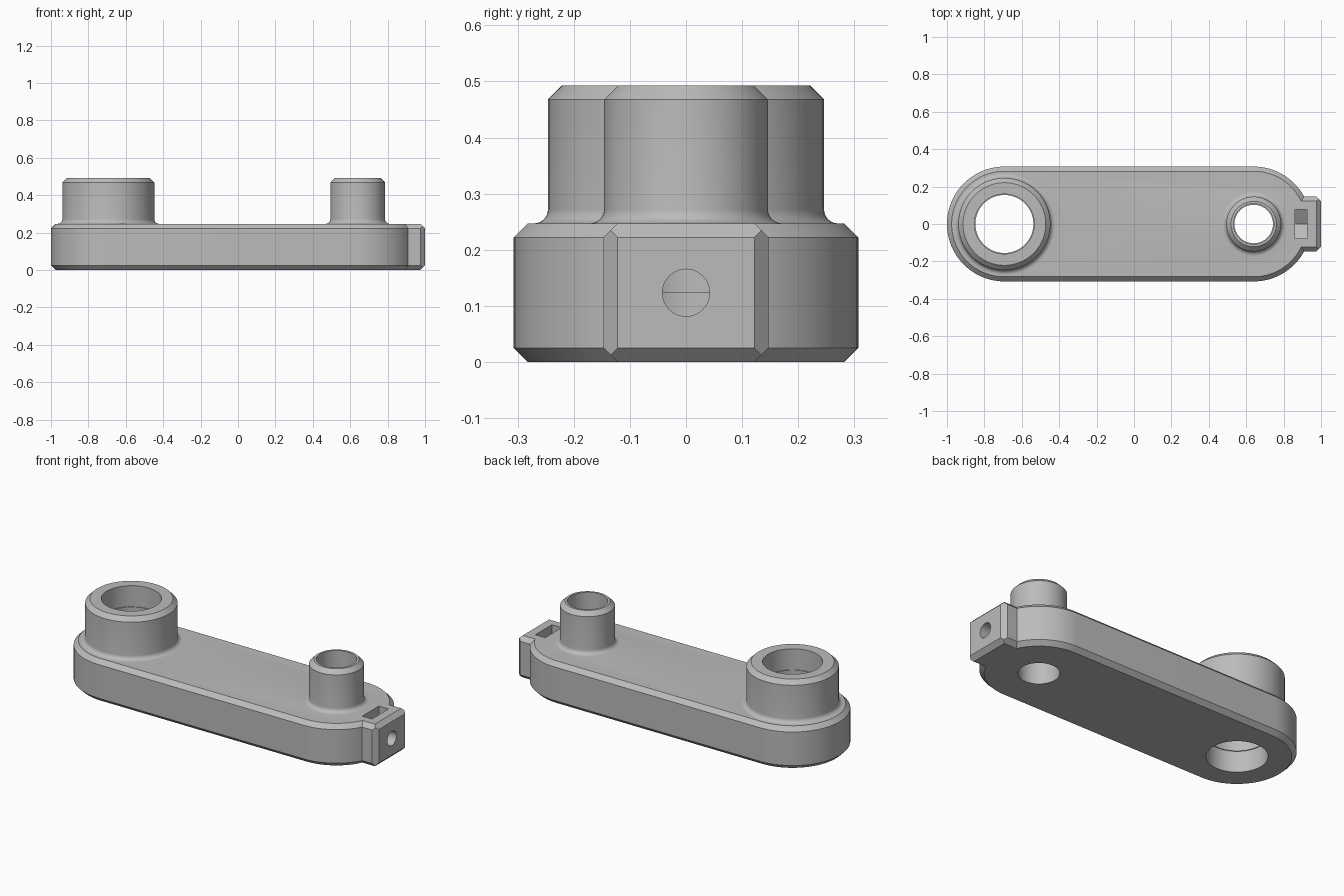
import bpy, bmesh
from math import sin, cos, pi, radians
from mathutils import Vector, Matrix

cube = bpy.data.objects.get("Cube")
if cube:
    bpy.data.objects.remove(cube)

# Main dimensions
BIG_X, SMALL_X = -0.693, 0.64
BODY_R, BODY_H, TOP = 0.307, 0.247, 0.493
BEVEL = 0.025
MID = BODY_H / 2
SEG = 96

grey = bpy.data.materials.new("light_grey")
grey.use_nodes = True
colour = (0.5, 0.5, 0.5, 1)
grey.diffuse_color = colour
grey.node_tree.nodes["Principled BSDF"].inputs["Base Color"].default_value = colour


def finish(bm, name):
    bmesh.ops.recalc_face_normals(bm, faces=bm.faces)
    mesh = bpy.data.meshes.new(name)
    bm.to_mesh(mesh)
    bm.free()
    mesh.materials.append(grey)
    obj = bpy.data.objects.new(name, mesh)
    bpy.context.collection.objects.link(obj)
    return obj


def loft(name, loops):
    """Skin a stack of equal-sized closed loops and cap both ends."""
    bm = bmesh.new()
    rings = [[bm.verts.new(p) for p in loop] for loop in loops]
    for a, b in zip(rings, rings[1:]):
        for i in range(len(a)):
            j = (i + 1) % len(a)
            bm.faces.new((a[i], a[j], b[j], b[i]))
    bm.faces.new(rings[0])
    bm.faces.new(rings[-1])
    return finish(bm, name)


def stadium(r, z):
    half = SEG // 2
    ends = ((SMALL_X, -pi / 2), (BIG_X, pi / 2))
    return [(cx + r * cos(start + pi * i / half), r * sin(start + pi * i / half), z)
            for cx, start in ends for i in range(half + 1)]


def lathe(name, x, profile):
    return loft(name, [[(x + r * cos(2 * pi * i / SEG), r * sin(2 * pi * i / SEG), z)
                        for i in range(SEG)] for r, z in profile])


def boss(name, x, r):
    # Tube with a filleted foot and a chamfered top
    arc = [radians(a) for a in range(0, 91, 15)]
    foot = [(r + BEVEL * (1 - sin(a)), BODY_H + BEVEL * (1 - cos(a))) for a in arc]
    return lathe(name, x, [(r + BEVEL, 0.15)] + foot + [(r, TOP - BEVEL), (r - BEVEL, TOP)])


def bore(name, x, r):
    # Through hole, very slightly narrower in the middle
    step, inner = TOP / 4, r - 0.005
    return lathe(name, x, [(r, -0.1), (r, step), (inner, step),
                           (inner, TOP - step), (r, TOP - step), (r, TOP + 0.1)])


def combine(target, tool, operation):
    mod = target.modifiers.new(tool.name, "BOOLEAN")
    mod.operation, mod.object, mod.solver = operation, tool, "EXACT"
    bpy.context.view_layer.update()
    graph = bpy.context.evaluated_depsgraph_get()
    result = bpy.data.meshes.new_from_object(target.evaluated_get(graph))
    target.modifiers.clear()
    target.data = result
    bpy.data.objects.remove(tool)


# Rounded arm plate with chamfered rims
arm = loft("link_arm", [stadium(BODY_R - BEVEL, 0), stadium(BODY_R, BEVEL),
                        stadium(BODY_R, BODY_H - BEVEL), stadium(BODY_R - BEVEL, BODY_H)])

# Clamp lug: a box with its outer edges sliced off at 45 degrees
LUG_W = 0.147
bm = bmesh.new()
bmesh.ops.create_cube(bm, size=1, matrix=Matrix.Translation((0.85, 0, MID))
                      @ Matrix.Diagonal((0.3, 2 * LUG_W, BODY_H, 1)))
half = Vector((0.15, LUG_W, MID))
for d in [(1, s, 0) for s in (-1, 1)] + [(1, 0, s) for s in (-1, 1)] \
        + [(0, s, t) for s in (-1, 1) for t in (-1, 1)]:
    n = Vector(d)
    edge = Vector((0.85, 0, MID)) + half * n
    inset = edge - n * BEVEL / 2
    cut = bmesh.ops.bisect_plane(bm, geom=bm.verts[:] + bm.edges[:] + bm.faces[:],
                                 plane_co=inset, plane_no=n, clear_outer=True)
    bmesh.ops.edgeloop_fill(bm, edges=[e for e in cut["geom_cut"]
                                       if isinstance(e, bmesh.types.BMEdge)])
lug = finish(bm, "clamp_lug")

# Pointed nut pocket, open at the top
W = 0.077
outline = [(-W, 0.079), (0, 0.034), (W, 0.079), (W, 0.4), (-W, 0.4)]
pocket = loft("nut_pocket", [[(x, y, z) for y, z in outline] for x in (0.861, 0.925)])

# Screw hole running from the lug face into the small bore
screw = loft("screw_hole", [[(x, 0.042 * cos(2 * pi * i / 48), MID + 0.042 * sin(2 * pi * i / 48))
                             for i in range(48)] for x in (SMALL_X, 1.1)])

for part in (lug, boss("large_boss", BIG_X, 0.246), boss("small_boss", SMALL_X, 0.146)):
    combine(arm, part, "UNION")
for cutter in (bore("large_bore", BIG_X, 0.16), bore("small_bore", SMALL_X, 0.108), pocket, screw):
    combine(arm, cutter, "DIFFERENCE")

bpy.ops.object.select_all(action="DESELECT")
arm.select_set(True)
bpy.context.view_layer.objects.active = arm
bpy.ops.object.shade_smooth_by_angle(angle=radians(25))
